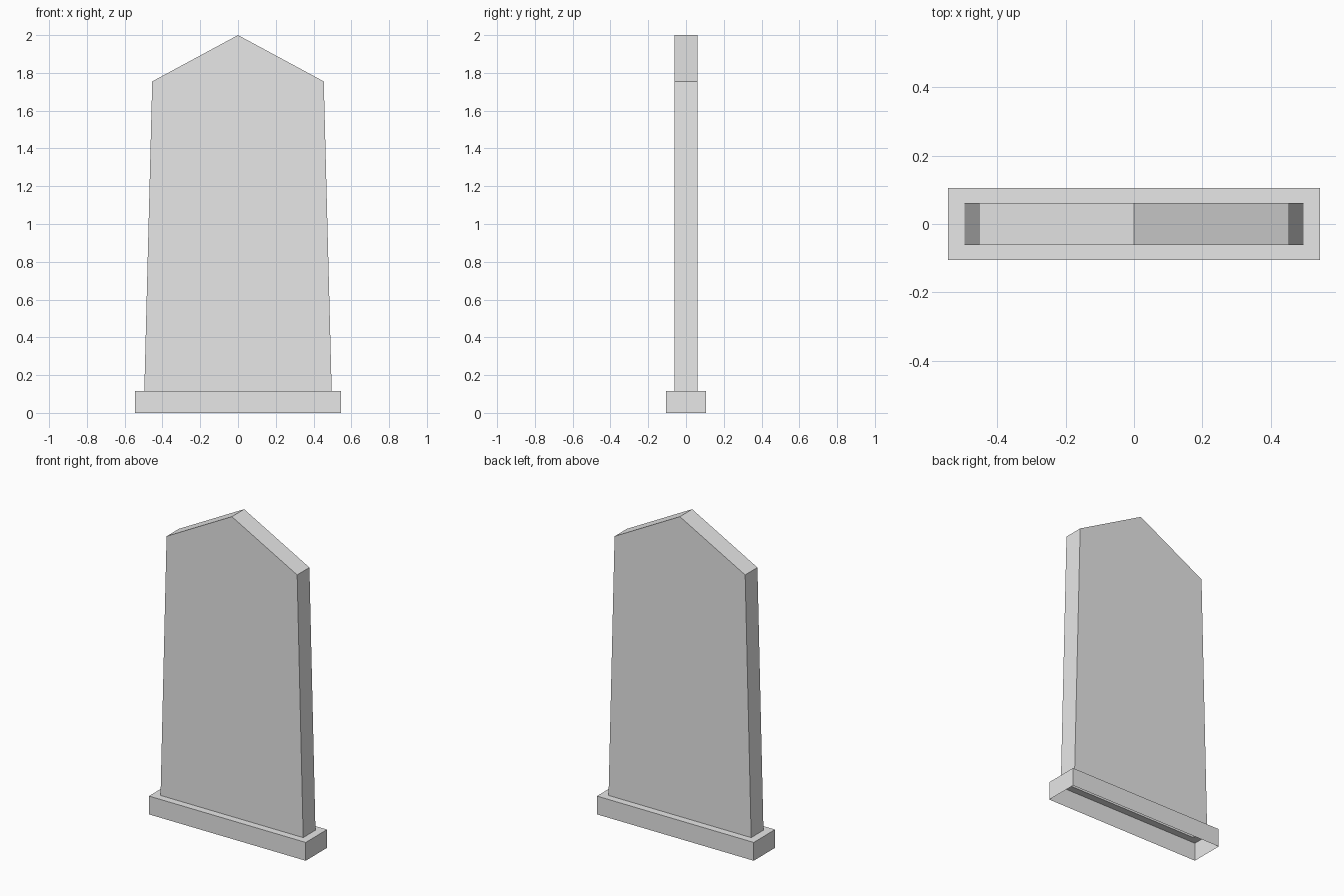
import bpy
import bmesh

cube = bpy.data.objects.get("Cube")
if cube:
    bpy.data.objects.remove(cube, do_unlink=True)

stone = bpy.data.materials.new("light grey stone")
stone.use_nodes = True
grey = (0.8, 0.8, 0.8, 1)
stone.diffuse_color = grey
stone.node_tree.nodes["Principled BSDF"].inputs["Base Color"].default_value = grey

PLINTH_X, PLINTH_Y, PLINTH_TOP = 0.545, 0.106, 0.115
SLAB_X, SLAB_Y = 0.496, 0.061
SHOULDER_X, SHOULDER_Z, PEAK_Z = 0.454, 1.755, 2.0


def finish(name, bm):
    mesh = bpy.data.meshes.new(name)
    bm.to_mesh(mesh)
    bm.free()
    mesh.materials.append(stone)
    obj = bpy.data.objects.new(name, mesh)
    bpy.context.collection.objects.link(obj)


def ring(bm, x, y, z):
    return [bm.verts.new((sx * x, sy * y, z))
            for sx, sy in ((-1, -1), (1, -1), (1, 1), (-1, 1))]


def bridge(bm, low, high):
    n = len(low)
    for i in range(n):
        j = (i + 1) % n
        bm.faces.new((low[i], low[j], high[j], high[i]))


# Plinth: walls and a top rim around the slab, hollow underneath
bm = bmesh.new()
foot = ring(bm, PLINTH_X, PLINTH_Y, 0)
rim = ring(bm, PLINTH_X, PLINTH_Y, PLINTH_TOP)
opening = ring(bm, SLAB_X, SLAB_Y, PLINTH_TOP)
bridge(bm, foot, rim)
bridge(bm, rim, opening)
finish("plinth", bm)

# Slab: tapered outline with a gabled top, open where it meets the plinth
outline = [(-SLAB_X, PLINTH_TOP), (SLAB_X, PLINTH_TOP),
           (SHOULDER_X, SHOULDER_Z), (0, PEAK_Z), (-SHOULDER_X, SHOULDER_Z)]
bm = bmesh.new()
front = [bm.verts.new((x, -SLAB_Y, z)) for x, z in outline]
back = [bm.verts.new((x, SLAB_Y, z)) for x, z in outline]
bm.faces.new(front)
bm.faces.new(back[::-1])
for i in range(1, len(outline)):
    j = (i + 1) % len(outline)
    bm.faces.new((front[j], front[i], back[i], back[j]))
finish("headstone_slab", bm)
